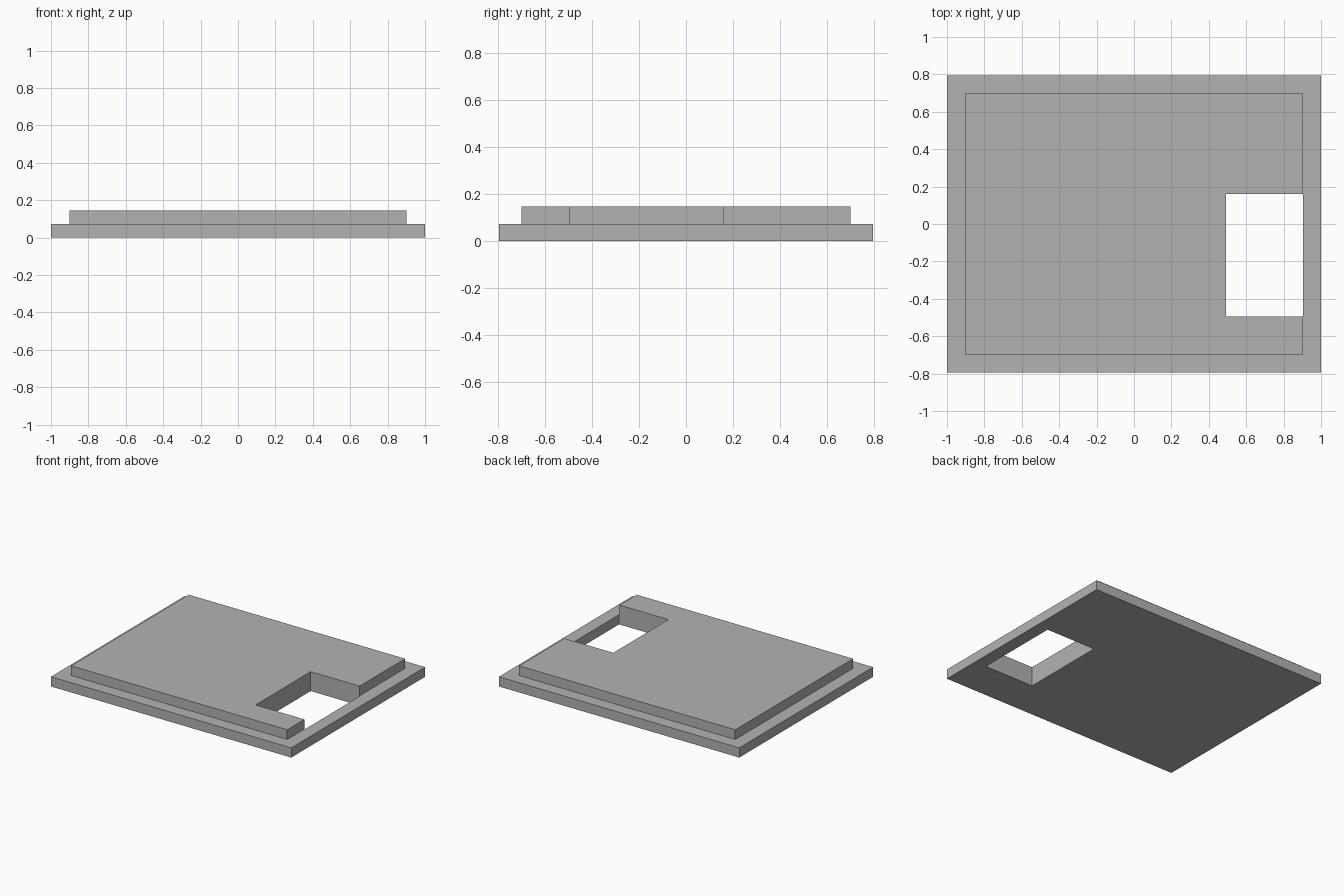
import bpy

default = bpy.data.objects.get("Cube")
if default:
    bpy.data.objects.remove(default, do_unlink=True)

# Single grey finish
grey = bpy.data.materials.new("matte grey")
grey.use_nodes = True
colour = (0.45, 0.45, 0.45, 1)
grey.diffuse_color = colour
grey.node_tree.nodes["Principled BSDF"].inputs["Base Color"].default_value = colour


def box(name, low, high):
    """Axis-aligned box between two corners."""
    centre = [(a + b) / 2 for a, b in zip(low, high)]
    bpy.ops.mesh.primitive_cube_add(size=1, location=centre)
    obj = bpy.context.object
    obj.name = name
    obj.scale = [b - a for a, b in zip(low, high)]
    bpy.ops.object.transform_apply(location=True, rotation=False, scale=True)
    obj.data.materials.append(grey)
    return obj


# Wide lower plate and the smaller raised plate on top of it
base_plate = box("base_plate", (-1, -0.795, 0), (1, 0.795, 0.073))
raised_plate = box("raised_plate", (-0.9, -0.7, 0.073), (0.9, 0.7, 0.146))

# Rectangular opening through both, breaking out of the raised plate's side
cutter = box("opening_cutter", (0.493, -0.495, -0.1), (0.904, 0.16, 0.3))
cutter.hide_render = True
cutter.hide_viewport = True
cutter.display_type = 'WIRE'

for plate in (base_plate, raised_plate):
    cut = plate.modifiers.new("opening", 'BOOLEAN')
    cut.operation = 'DIFFERENCE'
    cut.solver = 'EXACT'
    cut.object = cutter
